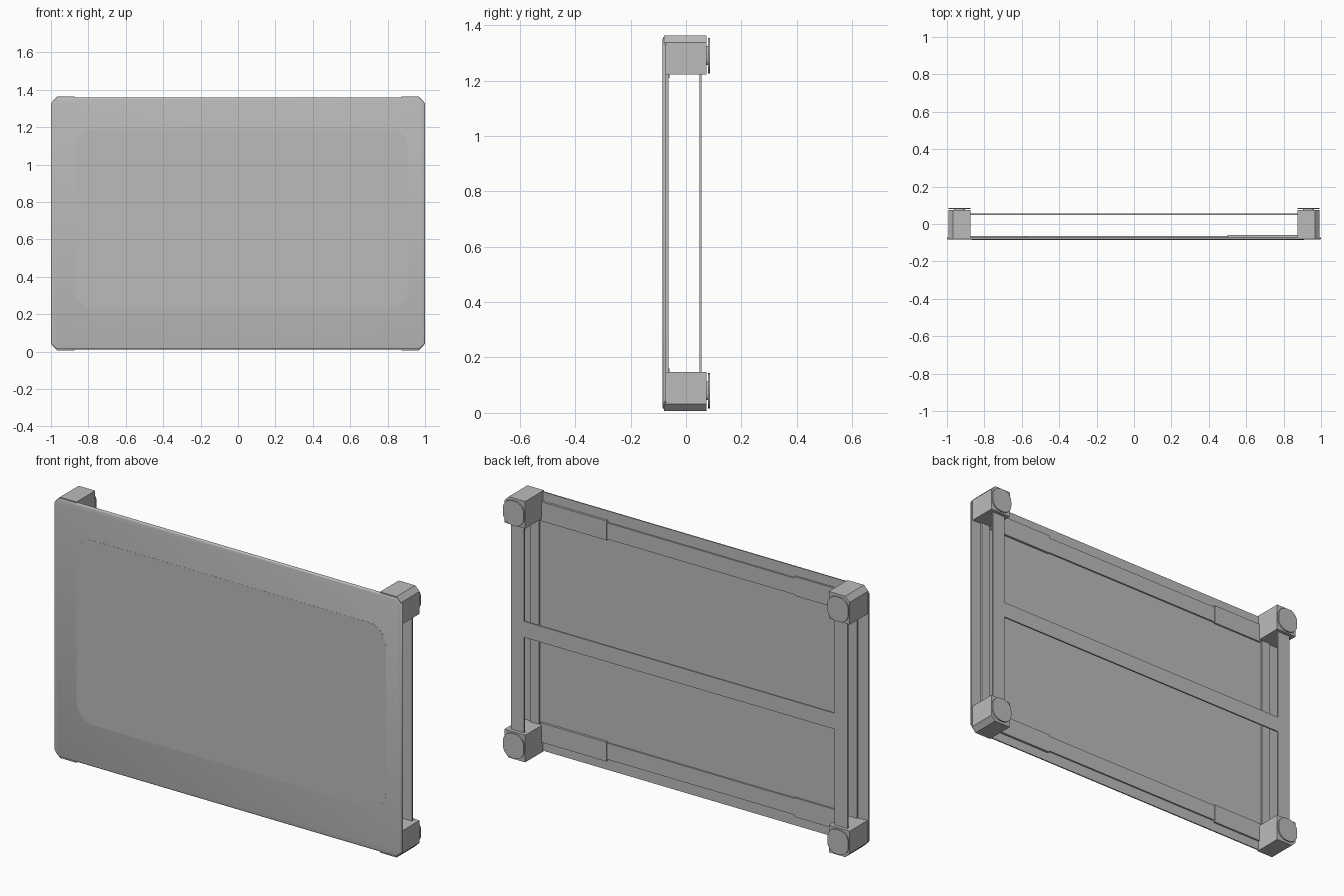
import bpy, bmesh, math

cube = bpy.data.objects.get("Cube")
if cube:
    bpy.data.objects.remove(cube, do_unlink=True)

grey = bpy.data.materials.new("plain grey")
grey.use_nodes = True
colour = (0.5, 0.5, 0.5, 1)
grey.diffuse_color = colour
grey.node_tree.nodes["Principled BSDF"].inputs["Base Color"].default_value = colour

MID_Z = 0.685


def rounded_rect(x0, x1, z0, z1, r=0.0, steps=1):
    """Outline in x and z, with chamfered (steps=1) or rounded corners."""
    if r == 0:
        return [(x0, z0), (x1, z0), (x1, z1), (x0, z1)]
    pts = []
    centres = [(x1 - r, z1 - r), (x0 + r, z1 - r), (x0 + r, z0 + r), (x1 - r, z0 + r)]
    for k, (cx, cz) in enumerate(centres):
        for i in range(steps + 1):
            a = math.pi / 2 * (k + i / steps)
            pts.append((cx + r * math.cos(a), cz + r * math.sin(a)))
    return pts


def plate(name, outline, y_front, y_back, smooth=False, front_bevel=0.0):
    """Extrude an outline along y, optionally rounding the front rim."""
    bm = bmesh.new()
    face = bm.faces.new([bm.verts.new((x, y_front, z)) for x, z in outline])
    ext = bmesh.ops.extrude_face_region(bm, geom=[face], use_keep_orig=True)
    for v in ext["geom"]:
        if isinstance(v, bmesh.types.BMVert):
            v.co.y = y_back
    bmesh.ops.recalc_face_normals(bm, faces=bm.faces[:])
    if front_bevel:
        rim = [e for e in bm.edges if all(abs(v.co.y - y_front) < 1e-6 for v in e.verts)]
        bmesh.ops.bevel(bm, geom=rim, offset=front_bevel, segments=3, profile=0.5,
                        affect="EDGES")
    mesh = bpy.data.meshes.new(name)
    bm.to_mesh(mesh)
    bm.free()
    mesh.materials.append(grey)
    ob = bpy.data.objects.new(name, mesh)
    bpy.context.collection.objects.link(ob)
    if smooth:
        bpy.context.view_layer.objects.active = ob
        bpy.ops.object.select_all(action="DESELECT")
        ob.select_set(True)
        bpy.ops.object.shade_smooth_by_angle(angle=math.radians(35))
    return ob


def mirrored(a, b, sign, centre=0.0):
    """A span measured outward from a centre, on the chosen side."""
    return sorted((centre + sign * a, centre + sign * b))


# Front panel with a softened rim and a barely raised rounded field
plate("front_panel", rounded_rect(-1, 1, 0.012, 1.358, 0.03), -0.084, -0.072,
      smooth=True, front_bevel=0.008)
plate("front_field", rounded_rect(-0.87, 0.91, 0.23, 1.19, 0.1, 6), -0.0846, -0.083)

for side, sx in (("left", 1), ("right", -1)):
    # Upright strips behind the panel and upright bars of the rear frame
    x0, x1 = mirrored(0.89, 0.94, sx)
    plate(f"{side}_panel_strip", rounded_rect(x0, x1, 0.14, 1.23), -0.073, -0.063)
    x0, x1 = mirrored(0.892, 0.968, sx)
    plate(f"{side}_rear_bar", rounded_rect(x0, x1, 0.14, 1.23), 0.048, 0.056)

    for level, sz in (("top", 1), ("bottom", -1)):
        # Corner blocks, chamfered all round their length
        x0, x1 = mirrored(0.873, 0.993, sx)
        z0, z1 = mirrored(0.537, 0.678, sz, MID_Z)
        block = rounded_rect(x0, x1, z0, z1)
        outer = (sx * 0.993, MID_Z + sz * 0.678)
        shape = []
        for i, p in enumerate(block):
            if math.dist(p, outer) > 0.001:
                shape.append(p)
                continue
            for q in (block[i - 1], block[(i + 1) % 4]):
                t = 0.025 / math.dist(p, q)
                shape.append((p[0] + (q[0] - p[0]) * t, p[1] + (q[1] - p[1]) * t))
        plate(f"{level}_{side}_corner_block", shape, -0.08, 0.074)

        # Thin round-cornered foot pads at the back
        z0, z1 = mirrored(0.541, 0.669, sz, MID_Z)
        plate(f"{level}_{side}_pad", rounded_rect(x0, x1, z0, z1, 0.052, 5),
              0.079, 0.086, smooth=True)
        plate(f"{level}_{side}_pad_stem",
              rounded_rect(x0 + 0.03, x1 - 0.03, z0 + 0.03, z1 - 0.03, 0.02, 3),
              0.07, 0.08)

        # Short reinforcing plates next to the blocks
        x0, x1 = mirrored(0.5 if sx > 0 else 0.58, 0.88, sx)
        z0, z1 = mirrored(0.525, 0.625, sz, MID_Z)
        plate(f"{level}_{side}_bracket", rounded_rect(x0, x1, z0, z1), -0.073,
              -0.06 if sx > 0 else -0.063)

# Long strips along the panel and the middle bar of the rear frame
for level, sz in (("top", 1), ("bottom", -1)):
    z0, z1 = mirrored(0.53, 0.615, sz, MID_Z)
    plate(f"{level}_panel_strip", rounded_rect(-0.88, 0.88, z0, z1), -0.073, -0.064)
plate("middle_rear_bar", rounded_rect(-0.895, 0.895, 0.645, 0.728), 0.048, 0.056)
